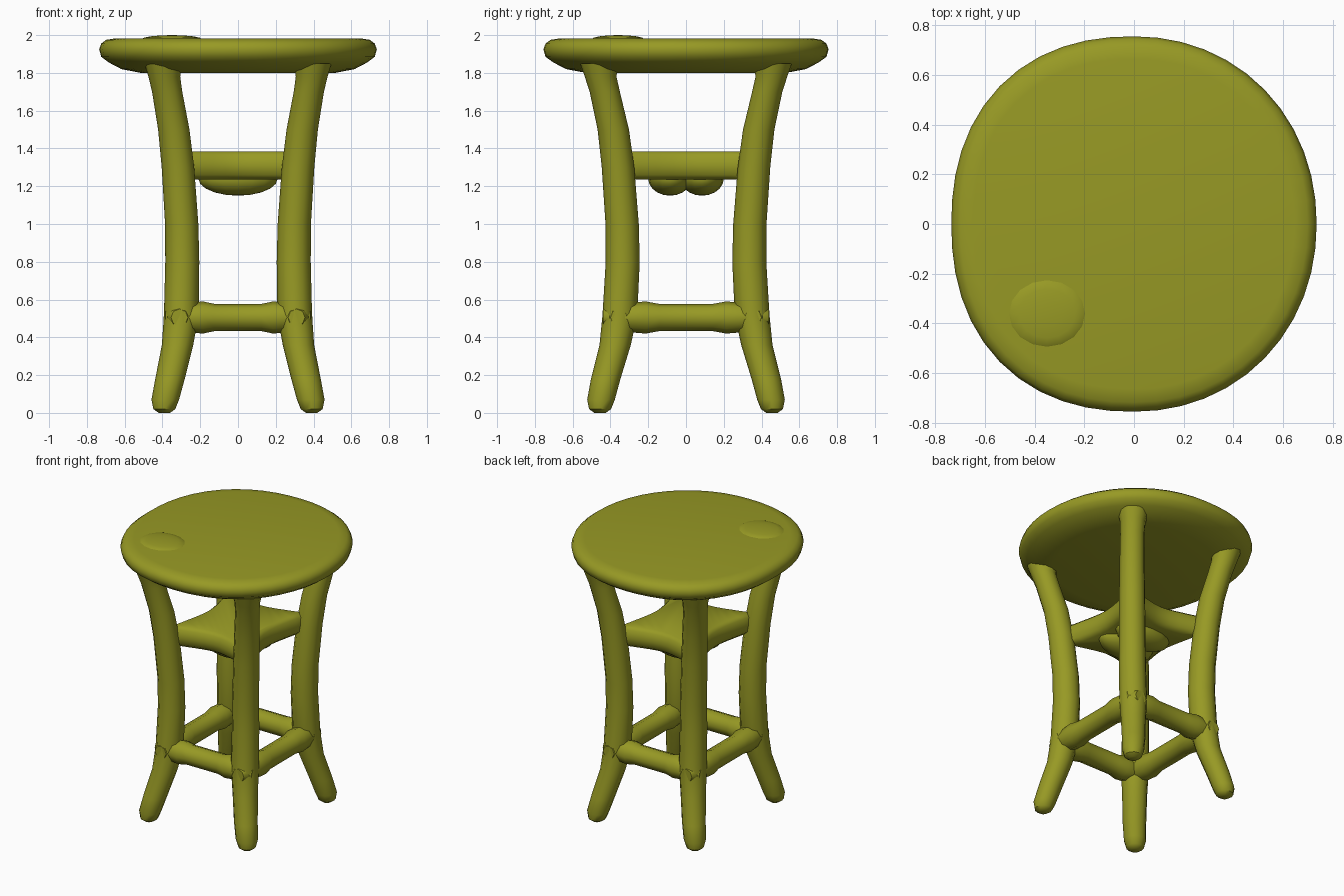
import bpy, bmesh, math
from mathutils import Vector

cube = bpy.data.objects.get("Cube")
if cube:
    bpy.data.objects.remove(cube, do_unlink=True)

olive = bpy.data.materials.new("olive_green")
olive.use_nodes = True
colour = (0.31, 0.32, 0.018, 1)
olive.diffuse_color = colour
olive.node_tree.nodes["Principled BSDF"].inputs["Base Color"].default_value = colour


def finish(name, bm, angle=40):
    bmesh.ops.recalc_face_normals(bm, faces=bm.faces)
    mesh = bpy.data.meshes.new(name)
    bm.to_mesh(mesh)
    bm.free()
    mesh.materials.append(olive)
    obj = bpy.data.objects.new(name, mesh)
    bpy.context.collection.objects.link(obj)
    bpy.ops.object.select_all(action='DESELECT')
    obj.select_set(True)
    bpy.context.view_layer.objects.active = obj
    bpy.ops.object.shade_smooth_by_angle(angle=math.radians(angle))
    return obj


def loft(name, rings, angle=40):
    """Skin a list of equal-sized point rings and cap both ends."""
    bm = bmesh.new()
    rows = [[bm.verts.new(p) for p in ring] for ring in rings]
    n = len(rows[0])
    for a, b in zip(rows, rows[1:]):
        for i in range(n):
            j = (i + 1) % n
            bm.faces.new((a[i], a[j], b[j], b[i]))
    bm.faces.new(rows[0])
    bm.faces.new(rows[-1])
    return finish(name, bm, angle)


def circle(centre, u, v, r, n):
    return [centre + r * (u * math.cos(t) + v * math.sin(t))
            for t in (math.tau * i / n for i in range(n))]


X, Y, Z = Vector((1, 0, 0)), Vector((0, 1, 0)), Vector((0, 0, 1))

# Seat: a slightly squared round slab, bevelled more underneath
def seat_point(scale, z, t):
    c, s = math.cos(t), math.sin(t)
    power = 2.25 if c < 0 else 2.07
    r = (abs(c) ** power + abs(s) ** power) ** (-1 / power)
    return Vector((0.735 * scale * r * c, 0.755 * scale * r * s, z))

seat_profile = [(0.70, 1.80), (0.84, 1.82), (0.93, 1.855), (0.985, 1.885), (1.0, 1.925),
                (0.985, 1.955), (0.95, 1.975), (0.88, 1.983)]
loft("seat", [[seat_point(s, z, math.tau * i / 48) for i in range(48)]
              for s, z in seat_profile], 50)

# Worn bump on the seat top
bm = bmesh.new()
bmesh.ops.create_uvsphere(bm, u_segments=16, v_segments=8, radius=1)
for v in bm.verts:
    v.co = Vector((-0.35 + 0.16 * v.co.x, -0.36 + 0.14 * v.co.y, 1.978 + 0.022 * v.co.z))
finish("seat_bump", bm, 60)

# Legs: bowed posts with rounded, splayed feet; each row is x, y, z, radius
leg_path = [(0.39, 0.455, 0.0, 0.03), (0.39, 0.455, 0.02, 0.058), (0.385, 0.45, 0.07, 0.073),
            (0.36, 0.425, 0.18, 0.078), (0.32, 0.375, 0.36, 0.083), (0.30, 0.35, 0.52, 0.092),
            (0.295, 0.335, 0.8, 0.09), (0.298, 0.338, 1.0, 0.088), (0.318, 0.36, 1.3, 0.086),
            (0.34, 0.385, 1.5, 0.083), (0.375, 0.43, 1.7, 0.08), (0.39, 0.452, 1.78, 0.084),
            (0.395, 0.46, 1.85, 0.10)]
for sx, side in ((1, "left"), (-1, "right")):
    for sy, end in ((-1, "front"), (1, "back")):
        loft(f"{end}_{side}_leg",
             [circle(Vector((sx * x, sy * y, z)), X, Y, r, 12) for x, y, z, r in leg_path])


# Stretchers: eight-sided bars, flared where they meet the legs
def stretcher(name, a, b, u):
    stations = [(-0.12, 0.045), (-0.06, 0.07), (0.2, 0.085), (0.3, 0.072),
                (0.7, 0.072), (0.8, 0.085), (1.06, 0.07), (1.12, 0.045)]
    loft(name, [circle(a.lerp(b, t), u, Z, r, 8) for t, r in stations], 50)

lx, ly, lz = 0.31, 0.355, 0.505
for s, side in ((-1, "front"), (1, "back")):
    stretcher(side + "_stretcher", Vector((-lx, s * ly, lz)), Vector((lx, s * ly, lz)), Y)
for s, side in ((1, "left"), (-1, "right")):
    stretcher(side + "_stretcher", Vector((s * lx, -ly, lz)), Vector((s * lx, ly, lz)), X)


# Shelf: four-cornered slab with sides bowed inwards
def shelf_ring(inset, z):
    corners = [Vector((x, y, 0)) for x, y in
               ((-0.32, -0.36), (0.32, -0.36), (0.32, 0.36), (-0.32, 0.36))]
    ring = []
    for i, a in enumerate(corners):
        b = corners[(i + 1) % 4]
        for k in range(8):
            p = a.lerp(b, k / 8)
            p *= 1 - 0.2 * math.sin(math.pi * k / 8)
            ring.append(p * (1 - inset) + Z * z)
    return ring

loft("shelf", [shelf_ring(i, z) for i, z in
               ((0.15, 1.235), (0.03, 1.26), (0, 1.31), (0.03, 1.365), (0.12, 1.385))], 50)

# Lumps under the shelf
for s, name in ((-1, "front_shelf_lump"), (1, "back_shelf_lump")):
    bm = bmesh.new()
    bmesh.ops.create_uvsphere(bm, u_segments=16, v_segments=10, radius=1)
    for v in bm.verts:
        v.co = Vector((0.21 * v.co.x, s * 0.085 + 0.115 * v.co.y, 1.24 + 0.09 * v.co.z))
    finish(name, bm, 60)
